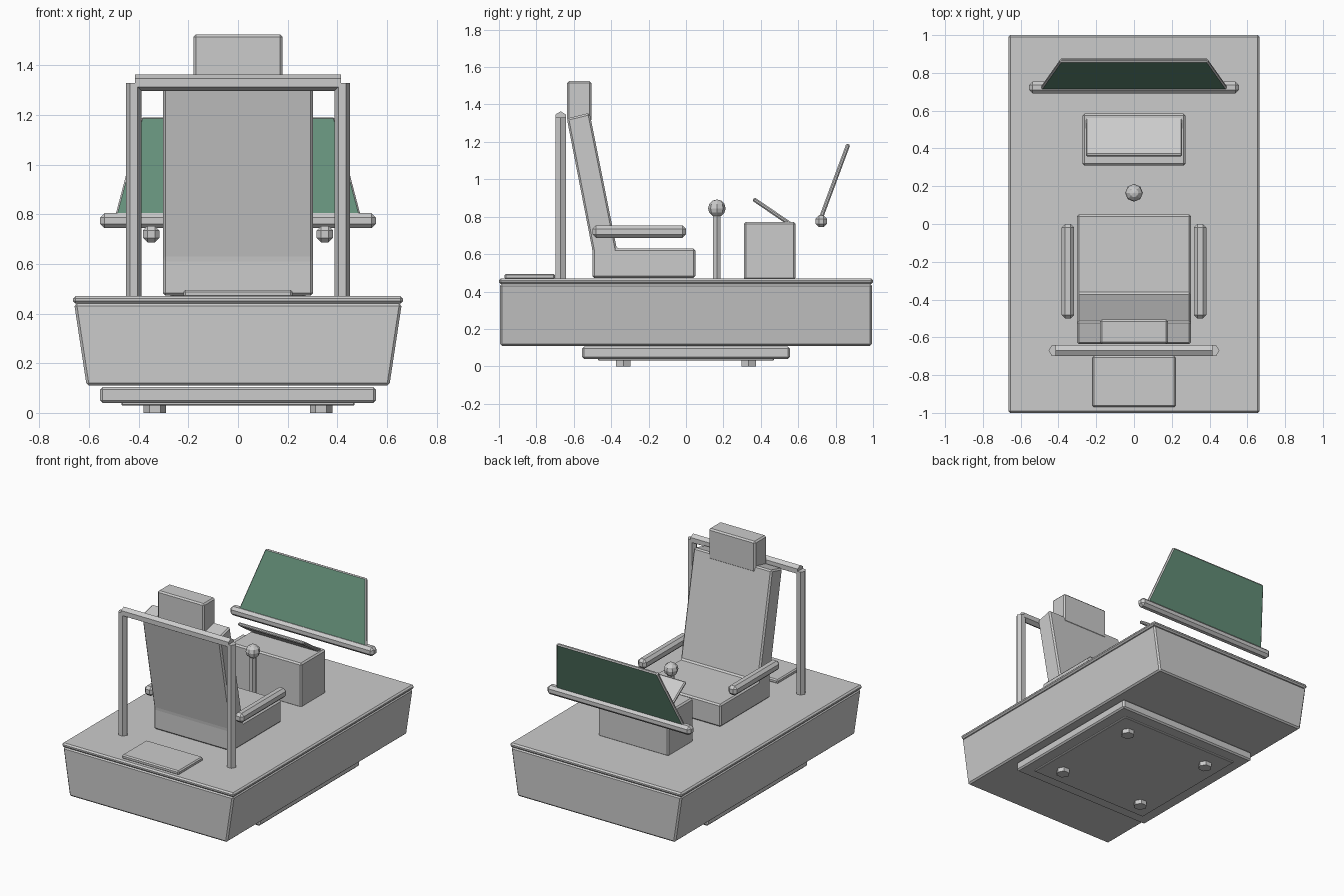
import bpy, bmesh, math
from mathutils import Matrix, Vector

cube = bpy.data.objects.get("Cube")
if cube:
    bpy.data.objects.remove(cube, do_unlink=True)


def material(name, rgb):
    m = bpy.data.materials.new(name)
    m.use_nodes = True
    m.diffuse_color = (*rgb, 1)
    m.node_tree.nodes["Principled BSDF"].inputs["Base Color"].default_value = (*rgb, 1)
    return m


grey = material("light_grey", (0.6, 0.6, 0.6))
green = material("tinted_green", (0.13, 0.28, 0.195))


def finish(name, bm, loc=(0, 0, 0), rot=(0, 0, 0), bevel=0):
    if bevel:
        bmesh.ops.bevel(bm, geom=bm.edges[:], offset=bevel, segments=1,
                        profile=0.5, affect='EDGES', clamp_overlap=True)
    bmesh.ops.recalc_face_normals(bm, faces=bm.faces[:])
    mesh = bpy.data.meshes.new(name)
    bm.to_mesh(mesh)
    bm.free()
    mesh.materials.append(grey)
    ob = bpy.data.objects.new(name, mesh)
    ob.location, ob.rotation_euler = loc, rot
    bpy.context.collection.objects.link(ob)
    return ob


def box(name, size, loc, bevel=0.01, rot=(0, 0, 0)):
    bm = bmesh.new()
    bmesh.ops.create_cube(bm, size=1, matrix=Matrix.Diagonal((*size, 1)))
    return finish(name, bm, loc, rot, bevel)


def prism(name, profile, depth, loc=(0, 0, 0), rot=(0, 0, 0), bevel=0.01):
    """Profile in the local xz plane, extruded along local y."""
    bm = bmesh.new()
    face = bm.faces.new([bm.verts.new((x, -depth / 2, z)) for x, z in profile])
    moved = bmesh.ops.extrude_face_region(bm, geom=[face])["geom"]
    bmesh.ops.translate(bm, vec=(0, depth, 0),
                        verts=[v for v in moved if isinstance(v, bmesh.types.BMVert)])
    return finish(name, bm, loc, rot, bevel)


def hex_rod(name, a, b, radius):
    """Six-sided rod between two points."""
    a, b = Vector(a), Vector(b)
    bm = bmesh.new()
    bmesh.ops.create_cone(bm, cap_ends=True, segments=6, radius1=radius, radius2=radius,
                          depth=(b - a).length, matrix=Matrix.Rotation(math.pi / 2, 4, 'Z'))
    turn = (b - a).to_track_quat('Z', 'Y').to_euler()
    ob = finish(name, bm, (a + b) / 2, turn)
    return ob


# Hull, deck and underside
prism("hull", [(-0.61, 0.11), (0.61, 0.11), (0.66, 0.44), (-0.66, 0.44)], 1.99)
box("deck", (1.33, 2, 0.03), (0, 0, 0.455))
box("under_plate", (1.11, 1.11, 0.065), (0, 0, 0.0725))
box("under_panel", (0.94, 0.94, 0.02), (0, 0, 0.04), 0.004)
for x in (-0.335, 0.335):
    for y in (-0.335, 0.335):
        hex_rod("foot", (x, y, 0), (x, y, 0.05), 0.045)

# Seat: cushion and leaning back in one profile
prism("seat", [(-0.5, 0.473), (0.05, 0.473), (0.05, 0.63), (-0.37, 0.63),
               (-0.515, 1.355), (-0.637, 1.325), (-0.5, 0.62)],
      0.605, rot=(0, 0, math.pi / 2))
box("headrest", (0.36, 0.13, 0.215), (0, -0.57, 1.417))
for side in (-1, 1):
    box("armrest", (0.066, 0.5, 0.066), (side * 0.35, -0.25, 0.72), 0.018)

# Roll bar behind the seat
for side in (-1, 1):
    hex_rod("roll_bar_post", (side * 0.42, -0.67, 0.46), (side * 0.42, -0.67, 1.33), 0.032)
bar = hex_rod("roll_bar_top", (-0.415, -0.67, 1.33), (0.415, -0.67, 1.33), 0.033)
bar.rotation_euler = (math.pi / 2, 0, math.pi / 2)
bar.data.transform(Matrix.Rotation(math.pi / 2, 4, 'Z'))
box("rear_hatch", (0.44, 0.27, 0.03), (0, -0.835, 0.48), 0.008)

# Control lever
hex_rod("lever", (0, 0.165, 0.46), (0, 0.165, 0.82), 0.024)
knob = bmesh.new()
bmesh.ops.create_uvsphere(knob, u_segments=8, v_segments=6, radius=0.047)
finish("lever_knob", knob, (0, 0.165, 0.845))

# Console with tilted screen
box("console", (0.545, 0.275, 0.31), (0, 0.447, 0.617))
box("screen", (0.51, 0.266, 0.022), (0, 0.47, 0.82), 0.007, (-0.598, 0, 0))

# Windshield: rail and leaning pane, only its broad faces tinted
box("windshield_rail", (1.11, 0.062, 0.062), (0, 0.723, 0.775), 0.018)
pane = prism("windshield", [(-0.495, 0), (0.495, 0), (0.39, 0.425), (-0.39, 0.425)],
             0.022, (0, 0.72, 0.79), (-0.356, 0, 0), 0.007)
pane.data.materials.append(green)
for p in pane.data.polygons:
    p.material_index = int(abs(p.normal.y) > 0.9)
